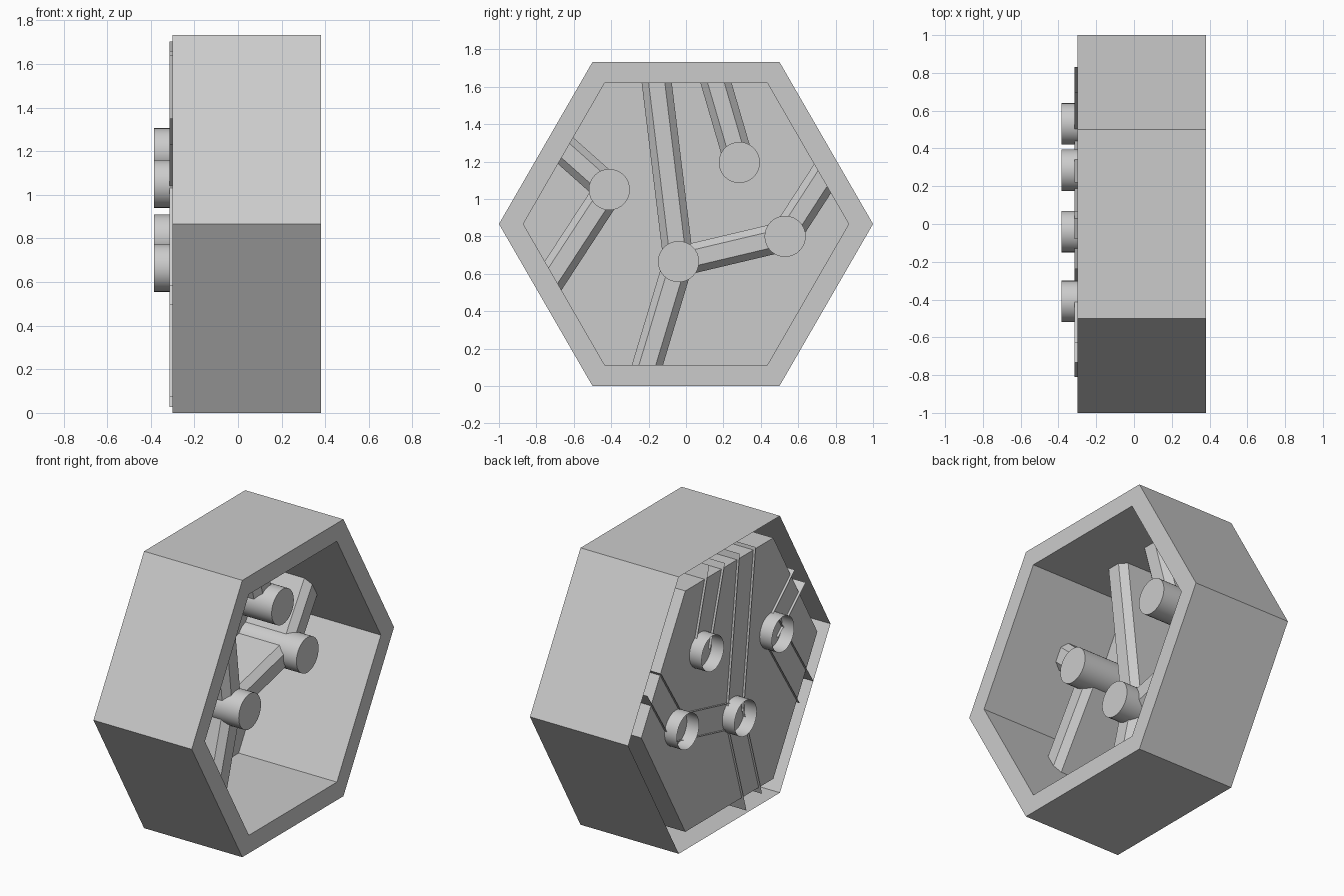
import bpy, bmesh, math
from mathutils import Vector, Matrix

if "Cube" in bpy.data.objects:
    bpy.data.objects.remove(bpy.data.objects["Cube"])

MID_Z = math.sqrt(3) / 2


def finish(name, bm):
    bmesh.ops.recalc_face_normals(bm, faces=bm.faces[:])
    me = bpy.data.meshes.new(name)
    bm.to_mesh(me)
    bm.free()
    ob = bpy.data.objects.new(name, me)
    bpy.context.collection.objects.link(ob)
    return ob


def bridge(bm, rings, closed):
    for a, b in zip(rings, rings[1:]):
        n = len(a)
        for i in range(n if closed else n - 1):
            j = (i + 1) % n
            bm.faces.new((a[i], a[j], b[j], b[i]))


# hexagonal tray: outer wall, front rim, inner wall and floor (rim is open behind)
bm = bmesh.new()
rings = []
for radius, x in ((1, -0.3), (1, 0.38), (0.87, 0.38), (0.87, -0.3)):
    rings.append([bm.verts.new((x, radius * math.cos(k * math.pi / 3),
                                MID_Z + radius * math.sin(k * math.pi / 3)))
                  for k in range(6)])
bridge(bm, rings, True)
bm.faces.new(rings[-1])
finish("hexagon_tray", bm)

# bevelled conduit channel between two (y, z) points, open at the back and ends
PROFILE = [(-0.08, -0.315), (-0.08, -0.02), (-0.043, 0.02),
           (0.043, 0.02), (0.08, -0.02), (0.08, -0.315)]


def conduit(name, start, end):
    a, b = Vector(start), Vector(end)
    d = (b - a).normalized()
    side = Vector((d.y, -d.x))
    bm = bmesh.new()
    rings = [[bm.verts.new((x, p.x + side.x * s, p.y + side.y * s)) for s, x in PROFILE]
             for p in (a, b)]
    bridge(bm, rings, False)
    # make the channel's outer surfaces face outward
    ob = finish(name, bm)
    top = max(ob.data.polygons, key=lambda f: f.center.x)
    if top.normal.x < 0:
        ob.data.flip_normals()


# round posts, capped at the front only
def post(name, pos, radius=0.11, x0=-0.385, x1=0.11, sides=32):
    bm = bmesh.new()
    rings = [[bm.verts.new((x, pos[0] + radius * math.cos(k * math.tau / sides),
                            pos[1] + radius * math.sin(k * math.tau / sides)))
              for k in range(sides)] for x in (x0, x1)]
    bridge(bm, rings, True)
    bm.faces.new(rings[-1])
    ob = finish(name, bm)
    bpy.ops.object.select_all(action='DESELECT')
    ob.select_set(True)
    bpy.context.view_layer.objects.active = ob
    bpy.ops.object.shade_smooth_by_angle(angle=math.radians(30))


left, upper, centre, right = (-0.41, 1.05), (0.285, 1.195), (-0.04, 0.665), (0.53, 0.80)
for label, pos in (("left", left), ("upper", upper), ("centre", centre), ("right", right)):
    post(label + "_post", pos)

conduit("centre_top_conduit", centre, (-0.16, 1.65))
conduit("centre_bottom_conduit", centre, (-0.225, 0.05))
conduit("centre_right_conduit", centre, right)
conduit("upper_conduit", upper, (0.143, 1.68))
conduit("left_upper_conduit", left, (-0.68, 1.29))
conduit("left_lower_conduit", left, (-0.743, 0.54))
conduit("right_conduit", right, (0.763, 1.16))
